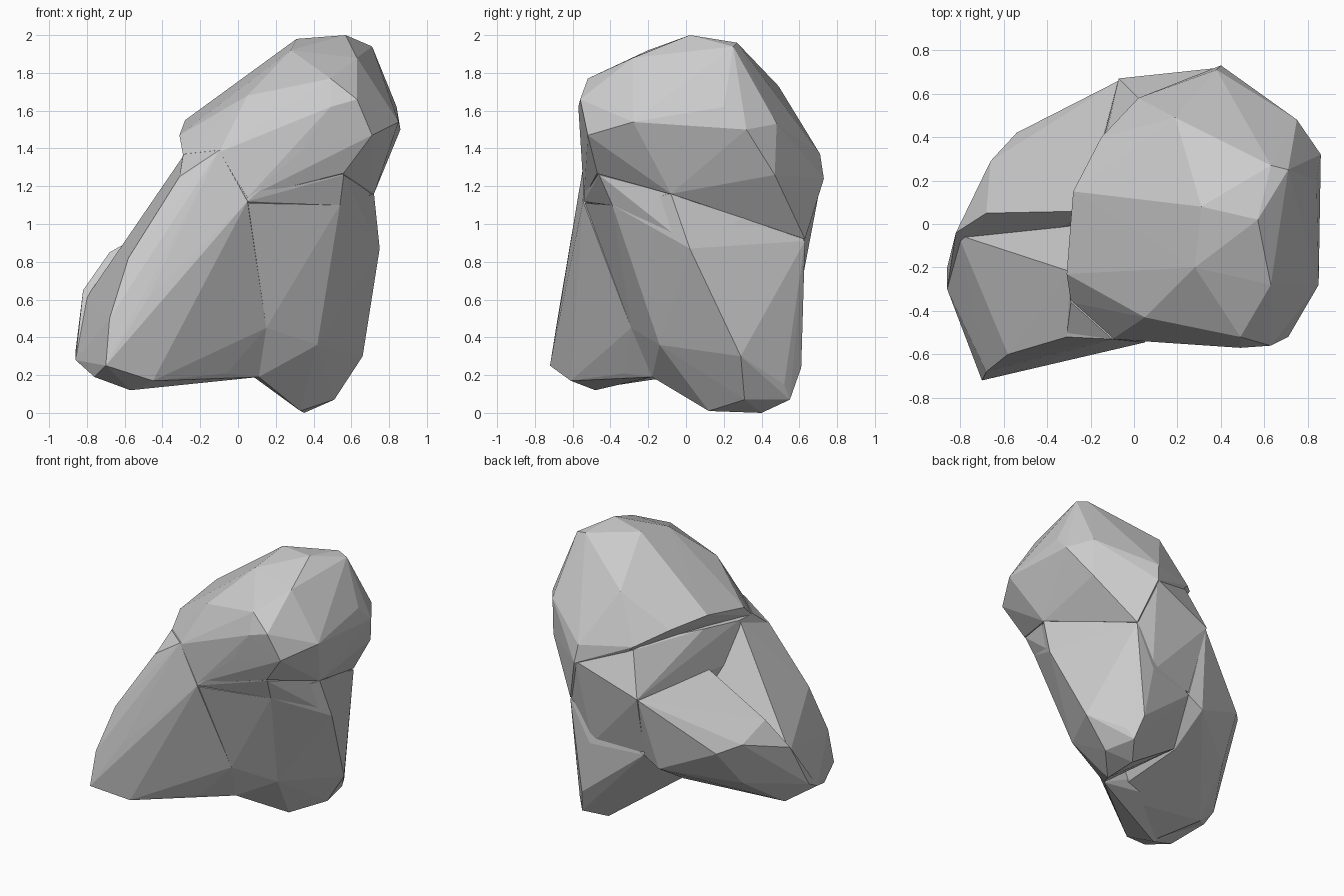
import bpy, bmesh


def lump(name, points):
    """A faceted boulder: the convex hull of a few corner points."""
    bm = bmesh.new()
    for p in points:
        bm.verts.new(p)
    res = bmesh.ops.convex_hull(bm, input=bm.verts[:])
    inner = {v for v in res["geom_interior"] if isinstance(v, bmesh.types.BMVert)}
    inner |= {v for v in bm.verts if not v.link_faces}
    bmesh.ops.delete(bm, geom=list(inner), context='VERTS')
    bmesh.ops.recalc_face_normals(bm, faces=bm.faces[:])
    me = bpy.data.meshes.new(name)
    bm.to_mesh(me)
    bm.free()
    ob = bpy.data.objects.new(name, me)
    bpy.context.collection.objects.link(ob)
    return ob


# overhanging upper boulder
rock = lump("rock", [
    (.57, .02, 2), (.31, .08, 1.98), (.63, .27, 1.96), (.71, .25, 1.94),
    (.28, -.2, 1.92), (.63, -.28, 1.88), (.05, -.43, 1.68), (.49, -.52, 1.77),
    (.63, -.56, 1.66), (.49, -.57, 1.62), (.71, -.52, 1.47), (.85, -.28, 1.54),
    (.86, .32, 1.5), (.84, .2, 1.62), (.75, .48, 1.53), (.75, .47, 1.26),
    (.4, .73, 1.24), (.38, .71, 1.37), (.19, .49, 1.73), (.02, .58, 1.4),
    (-.15, .4, 1.5), (-.28, .15, 1.55), (-.31, -.23, 1.47), (-.29, -.36, 1.36),
    (-.1, -.53, 1.38), (.34, -.55, 1.39), (.56, -.47, 1.27), (.72, -.08, 1.16),
    (.5, .63, .92), (.05, -.54, 1.14)])

# neck filling the space under the overhang
neck = lump("neck", [
    (.4, .72, 1.25), (.03, .57, 1.37), (-.07, .67, 1.07), (.5, .62, .91),
    (-.02, .4, 1.4), (-.2, .08, 1.4), (-.29, -.2, 1.38), (-.31, -.51, 1.25),
    (-.29, -.36, 1.37), (-.1, -.53, 1.39), (.34, -.54, 1.38), (.05, -.54, 1.12),
    (.56, -.46, 1.26), (.54, -.39, 1.1), (.71, -.08, 1.16), (.74, .02, .88),
    (-.03, .53, .62), (.1, .2, .7), (-.15, .03, 1.08), (.34, .6, .62),
    (-.3, -.2, 1.1)])

# front wall with the sloping ridge down to the left foot
front = lump("front_wall", [
    (-.1, -.53, 1.39), (.05, -.545, 1.12), (-.31, -.52, 1.25),
    (-.29, -.22, 1.36), (-.58, -.6, .82), (-.68, -.68, .5), (-.48, -.66, .6),
    (-.7, -.72, .25), (-.45, -.61, .17), (-.57, -.48, .12), (-.76, -.52, .19),
    (-.86, -.3, .28), (-.7, -.26, .65), (-.42, -.11, 1.02), (.15, -.29, .45),
    (-.86, -.2, .33), (-.81, -.05, .6), (-.06, -.33, .21), (.11, -.18, .19),
    (.2, .1, 1.2)])

# bulging shelf at the back left
shelf = lump("left_shelf", [
    (-.68, .05, .85), (-.2, .06, 1.12), (.05, .3, 1.1), (-.17, .6, 1),
    (-.54, .42, .7), (-.66, .29, .75), (-.82, -.04, .65), (-.6, .2, .42),
    (-.15, .53, .53), (-.86, -.2, .33), (-.86, -.3, .28), (-.7, -.15, .18),
    (-.57, -.48, .13), (-.07, .66, 1.06), (-.06, -.33, .22), (-.15, .24, .35),
    (.25, 0, 1.1), (-.03, .53, .6)])

# tapering leg at the back right
leg = lump("right_leg", [
    (.72, -.08, 1.16), (.75, .02, .87), (.5, .63, .91), (.5, .58, .8),
    (.35, .62, .62), (.66, .29, .3), (.51, .31, .07), (.35, .4, 0),
    (.33, .12, .01), (.5, .52, .15), (.46, .55, .07), (.42, .61, .24),
    (.42, -.14, .36), (.58, -.16, .85), (.54, -.39, 1.1), (.3, .06, .09),
    (-.15, .24, .36), (.11, -.18, .19), (.15, -.29, .45), (.05, -.535, 1.11),
    (-.03, .53, .6)])

# fuse the lumps into one stone
parts = (neck, front, shelf, leg)
for part in parts:
    mod = rock.modifiers.new(part.name, 'BOOLEAN')
    mod.operation = 'UNION'
    mod.solver = 'EXACT'
    mod.object = part
dg = bpy.context.evaluated_depsgraph_get()
fused = bpy.data.meshes.new_from_object(rock.evaluated_get(dg))
rock.modifiers.clear()
rock.data = fused
for part in parts:
    bpy.data.objects.remove(part)
